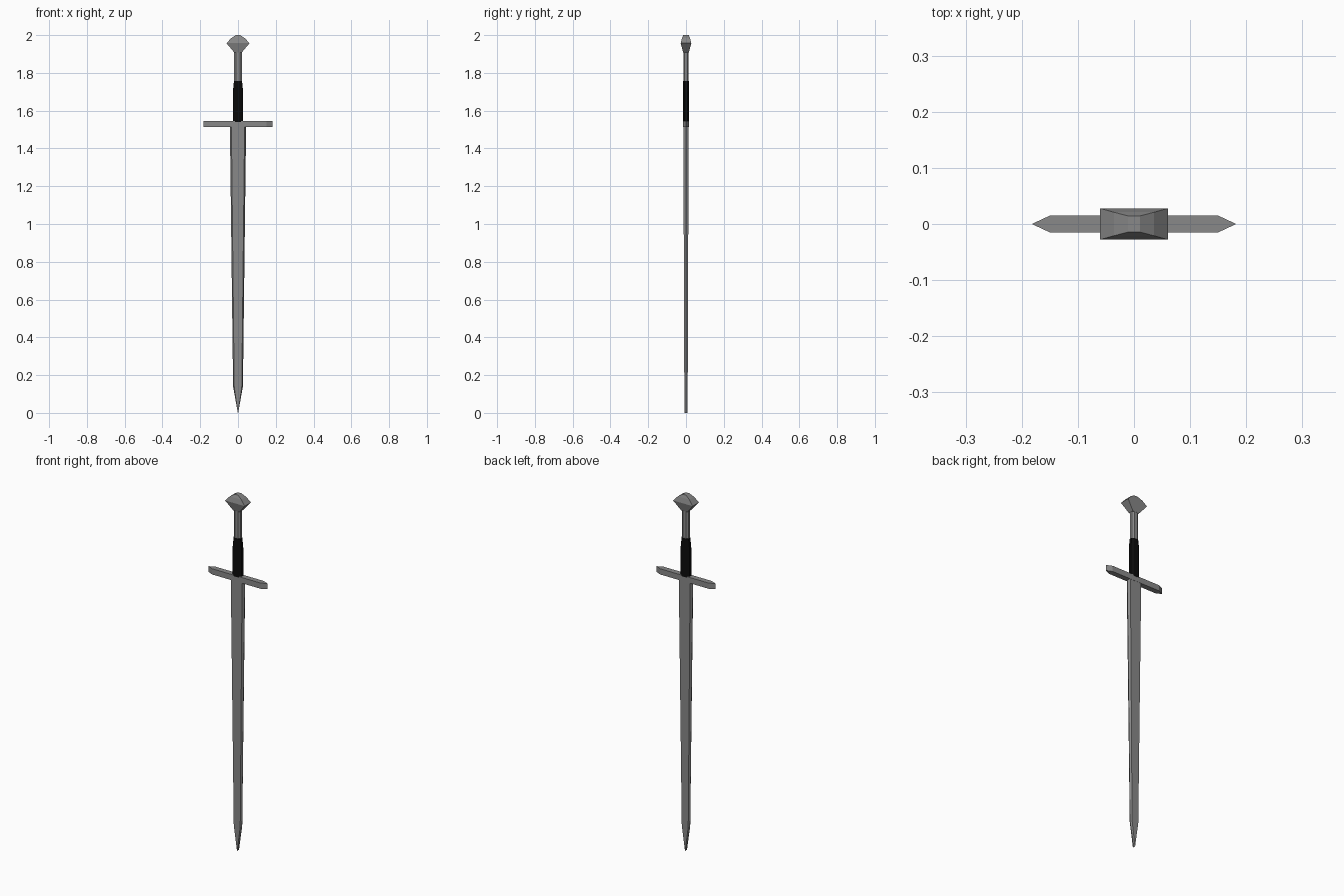
import bpy, bmesh
from mathutils import Vector

if "Cube" in bpy.data.objects:
    bpy.data.objects.remove(bpy.data.objects["Cube"])


def material(name, value):
    m = bpy.data.materials.new(name)
    m.diffuse_color = (value, value, value, 1)
    m.use_nodes = True
    m.node_tree.nodes["Principled BSDF"].inputs["Base Color"].default_value = m.diffuse_color
    return m


def loft(name, sections, mat):
    """Skin a stack of rings that share one vertex count, capping both ends."""
    bm = bmesh.new()
    rings = [[bm.verts.new(p) for p in s] for s in sections]
    n = len(rings[0])
    for a, b in zip(rings, rings[1:]):
        for i in range(n):
            j = (i + 1) % n
            bm.faces.new((a[i], a[j], b[j], b[i]))
    bm.faces.new(rings[0][::-1])
    bm.faces.new(rings[-1])
    bmesh.ops.remove_doubles(bm, verts=bm.verts, dist=0.0002)
    bmesh.ops.recalc_face_normals(bm, faces=bm.faces)
    me = bpy.data.meshes.new(name)
    bm.to_mesh(me)
    bm.free()
    ob = bpy.data.objects.new(name, me)
    bpy.context.collection.objects.link(ob)
    me.materials.append(mat)
    return ob


def hexagon(w, flat, t, z):
    return [Vector(p) for p in ((-w, 0, z), (-flat, -t, z), (flat, -t, z),
                                (w, 0, z), (flat, t, z), (-flat, t, z))]


def rect(w, d, z):
    return [Vector((sx * w, sy * d, z))
            for sx, sy in ((-1, -1), (1, -1), (1, 1), (-1, 1))]


def octagon(w, d, z, c=0.5):
    return [Vector((x * w, y * d, z)) for x, y in
            ((-1, -c), (-c, -1), (c, -1), (1, -c),
             (1, c), (c, 1), (-c, 1), (-1, c))]


steel = material("dark_steel", 0.25)
black = material("dark_wrap", 0.003)

# blade: flat faces with narrow bevelled edges, tapering to a chisel point
loft("blade", [hexagon(0.001, 0.0006, 0.008, 0.0),
               hexagon(0.026, 0.020, 0.009, 0.14),
               hexagon(0.043, 0.035, 0.014, 1.52)], steel)

# crossguard: bar with pointed ends
loft("crossguard", [hexagon(0.182, 0.15, 0.015, 1.513),
                    hexagon(0.182, 0.15, 0.015, 1.545)], steel)

# upper grip
loft("upper_grip", [octagon(0.02, 0.0145, 1.54), octagon(0.02, 0.0145, 1.92)], steel)

# wrapped lower grip, narrowing at the top
loft("grip_wrap", [octagon(w, d, z) for w, d, z in
                   ((0.027, 0.0165, 1.54), (0.027, 0.0165, 1.70),
                    (0.0215, 0.0155, 1.756))], black)

# pommel: faceted block flaring out, then domed at the top
loft("pommel", [rect(w, d, z) for w, d, z in
                ((0.02, 0.015, 1.908), (0.061, 0.028, 1.957),
                 (0.036, 0.021, 1.984), (0.011, 0.0145, 2.0))], steel)
